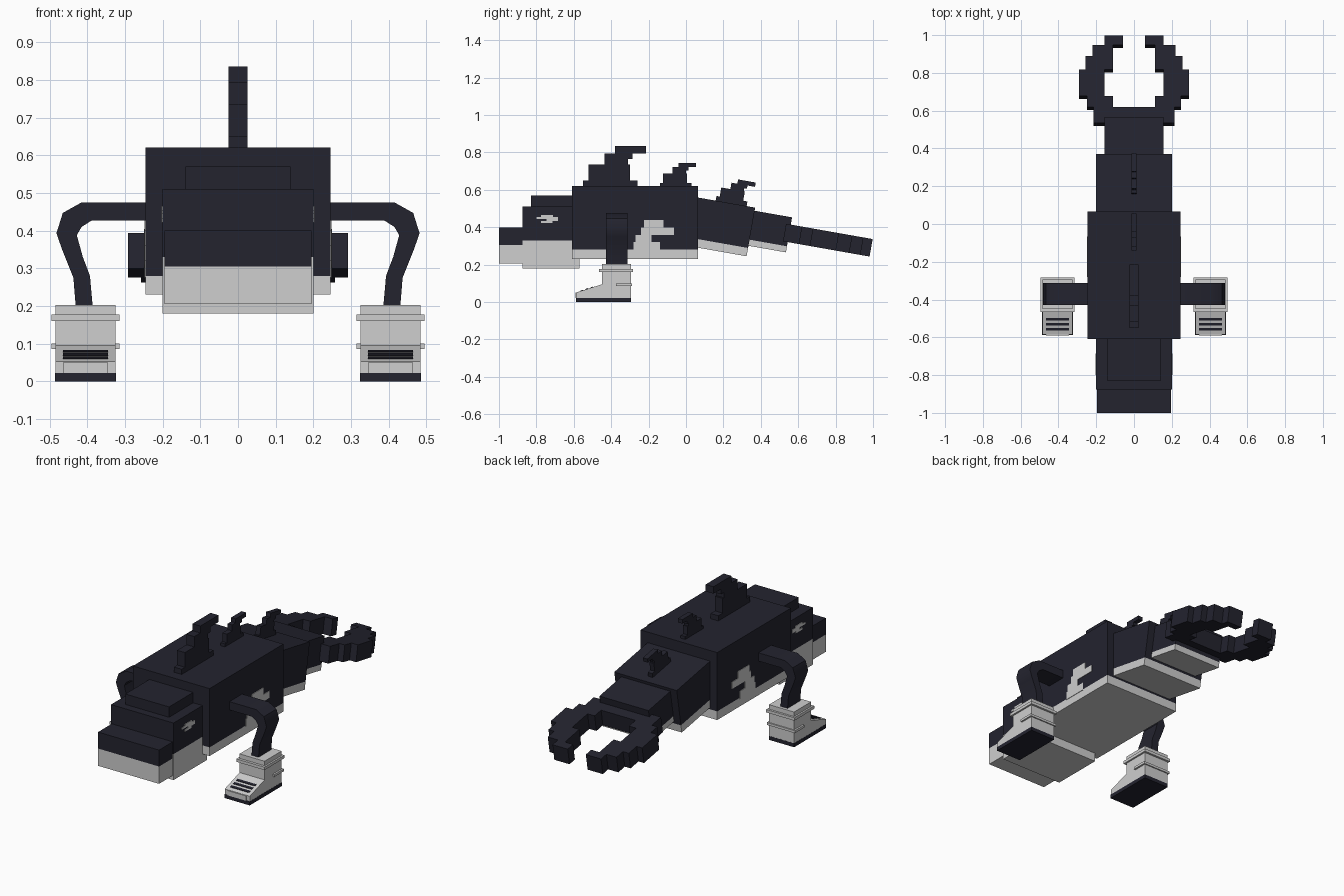
import bpy, bmesh, math
from mathutils import Matrix

cube = bpy.data.objects.get("Cube")
if cube:
    bpy.data.objects.remove(cube)


def material(name, rgb):
    m = bpy.data.materials.new(name)
    m.use_nodes = True
    m.diffuse_color = (*rgb, 1)
    m.node_tree.nodes["Principled BSDF"].inputs["Base Color"].default_value = (*rgb, 1)
    return m


DARK = material("dark_navy", (0.017, 0.017, 0.028))
LIGHT = material("light_grey", (0.62, 0.62, 0.62))
PITCH = math.radians(-10)


def finish(name, bm, mats, matrix=None):
    bmesh.ops.recalc_face_normals(bm, faces=bm.faces)
    me = bpy.data.meshes.new(name)
    bm.to_mesh(me)
    bm.free()
    for m in mats:
        me.materials.append(m)
    ob = bpy.data.objects.new(name, me)
    bpy.context.collection.objects.link(ob)
    if matrix:
        ob.matrix_world = matrix
    return ob


def box(name, x, y, z, mat=DARK, split=None, matrix=None):
    """Box from ranges; faces below the split height become light."""
    bm = bmesh.new()
    bmesh.ops.create_cube(bm, size=1)
    for v in bm.verts:
        v.co = [r[0] if c < 0 else r[1] for c, r in zip(v.co, (x, y, z))]
    if split is None:
        return finish(name, bm, [mat], matrix)
    bmesh.ops.bisect_plane(bm, geom=bm.verts[:] + bm.edges[:] + bm.faces[:],
                           plane_co=(0, 0, split), plane_no=(0, 0, 1))
    for f in bm.faces:
        f.material_index = int(f.calc_center_median().z < split)
    return finish(name, bm, [DARK, LIGHT], matrix)


def outline(rows):
    """Stepped outline around stacked rows of (low, high, bottom, top)."""
    right = [(r[1], h) for r in rows for h in r[2:]]
    left = [(r[0], h) for r in rows for h in r[2:]]
    return right + left[::-1]


def prism(name, pts, place, w0, w1, mat, matrix=None):
    bm = bmesh.new()
    a = [bm.verts.new(place(u, v, w0)) for u, v in pts]
    b = [bm.verts.new(place(u, v, w1)) for u, v in pts]
    bm.faces.new(a)
    bm.faces.new(b[::-1])
    for i in range(len(pts)):
        j = (i + 1) % len(pts)
        bm.faces.new((a[i], a[j], b[j], b[i]))
    return finish(name, bm, [mat], matrix)


def side(u, v, w):
    return (w, u, v)


def pitched(y, z):
    return Matrix.Translation((0, y, z)) @ Matrix.Rotation(PITCH, 4, "X")


# Body and head
box("body", (-.245, .245), (-.61, .065), (.23, .62), split=.28)
box("head", (-.2, .2), (-.875, -.57), (.18, .51), split=.33)
box("brow", (-.14, .14), (-.83, -.6), (.5, .57))
box("snout", (-.195, .195), (-1, -.87), (.205, .4), split=.305)

# Tail segments hang from their upper rear edge
box("tail_front", (-.2, .2), (-.36, 0), (-.264, 0), split=-.219,
    matrix=pitched(.37, .505))
box("tail_rear", (-.157, .157), (-.26, 0), (-.19, 0), split=-.157,
    matrix=pitched(.567, .453))

# Tail fluke with two stepped prongs
PRONG = outline([(0, .215, -.47, -.385), (.11, .25, -.385, -.325),
                 (.155, .292, -.325, -.183), (.11, .257, -.183, -.11),
                 (.11, .22, -.11, -.05), (.058, .155, -.05, 0)])
for s, label in ((1, "left"), (-1, "right")):
    prism(label + "_fluke", PRONG, lambda u, v, w: (s * u, v, w), -.095, 0, DARK,
          pitched(.998, .337))

# Back fins share one stepped shape
FIN = outline([(0, .29, -.03, .03), (.03, .25, .03, .115), (.115, .24, .115, .145),
               (.115, .265, .145, .175), (.17, .335, .175, .215)])
for name, y, z, size, tilt in (("front_fin", -.55, .62, 1, False),
                               ("middle_fin", -.14, .62, .58, False),
                               ("rear_fin", .16, .55, .58, True)):
    place = pitched(y, z) if tilt else Matrix.Translation((0, y, z))
    prism(name, FIN, side, -.025, .025, DARK, place @ Matrix.Scale(size, 4))

# Side markings, eyes, legs and boots
PATCH = outline([(-.28, -.14, .275, .32), (-.27, -.185, .32, .36),
                 (-.24, -.065, .36, .4), (-.225, -.12, .4, .44)])
EYE = outline([(-.775, -.715, .422, .434), (-.745, -.685, .434, .444),
               (-.8, -.685, .444, .455), (-.775, -.71, .455, .465)])
LEG = [(.23, .475), (.415, .475), (.465, .447), (.482, .393), (.467, .35), (.437, .275),
       (.43, .19), (.385, .19), (.393, .28), (.412, .33), (.428, .388), (.415, .41),
       (.388, .427), (.23, .427)]
BOOT = [(-.585, .02), (-.295, .02), (-.295, .203), (-.45, .203), (-.45, .095), (-.585, .052)]

for s, label in ((1, "left"), (-1, "right")):
    def mirrored(x0, x1):
        return tuple(sorted((s * x0, s * x1)))

    prism(label + "_side_patch", PATCH, side, s * .24, s * .248, LIGHT)
    prism(label + "_eye", EYE, side, s * .196, s * .203, LIGHT)
    leg = prism(label + "_leg", LEG, lambda u, v, w: (s * u, w, v), -.428, -.312, DARK)
    bpy.ops.object.select_all(action="DESELECT")
    leg.select_set(True)
    bpy.context.view_layer.objects.active = leg
    bpy.ops.object.shade_smooth_by_angle(angle=math.radians(40))

    prism(label + "_boot", BOOT, side, s * .325, s * .485, LIGHT)
    box(label + "_sole", mirrored(.324, .486), (-.587, -.294), (0, .022))
    box(label + "_cuff", mirrored(.315, .495), (-.465, -.283), (.16, .177), LIGHT)
    box(label + "_heel_strap", mirrored(.315, .495), (-.375, -.288), (.086, .1), LIGHT)
    box(label + "_toe_cap", mirrored(.345, .465), (-.59, -.58), (.022, .05), LIGHT)

    # Laces lie along the sloping top of the boot
    slope = math.atan2(.043, .135)
    for i in range(3):
        y = -.557 + i * .027
        z = .052 + (y + .585) * math.tan(slope)
        box(f"{label}_lace_{i + 1}", mirrored(.345, .465), (-.007, .007), (-.003, .003),
            matrix=Matrix.Translation((0, y, z)) @ Matrix.Rotation(slope, 4, "X"))
